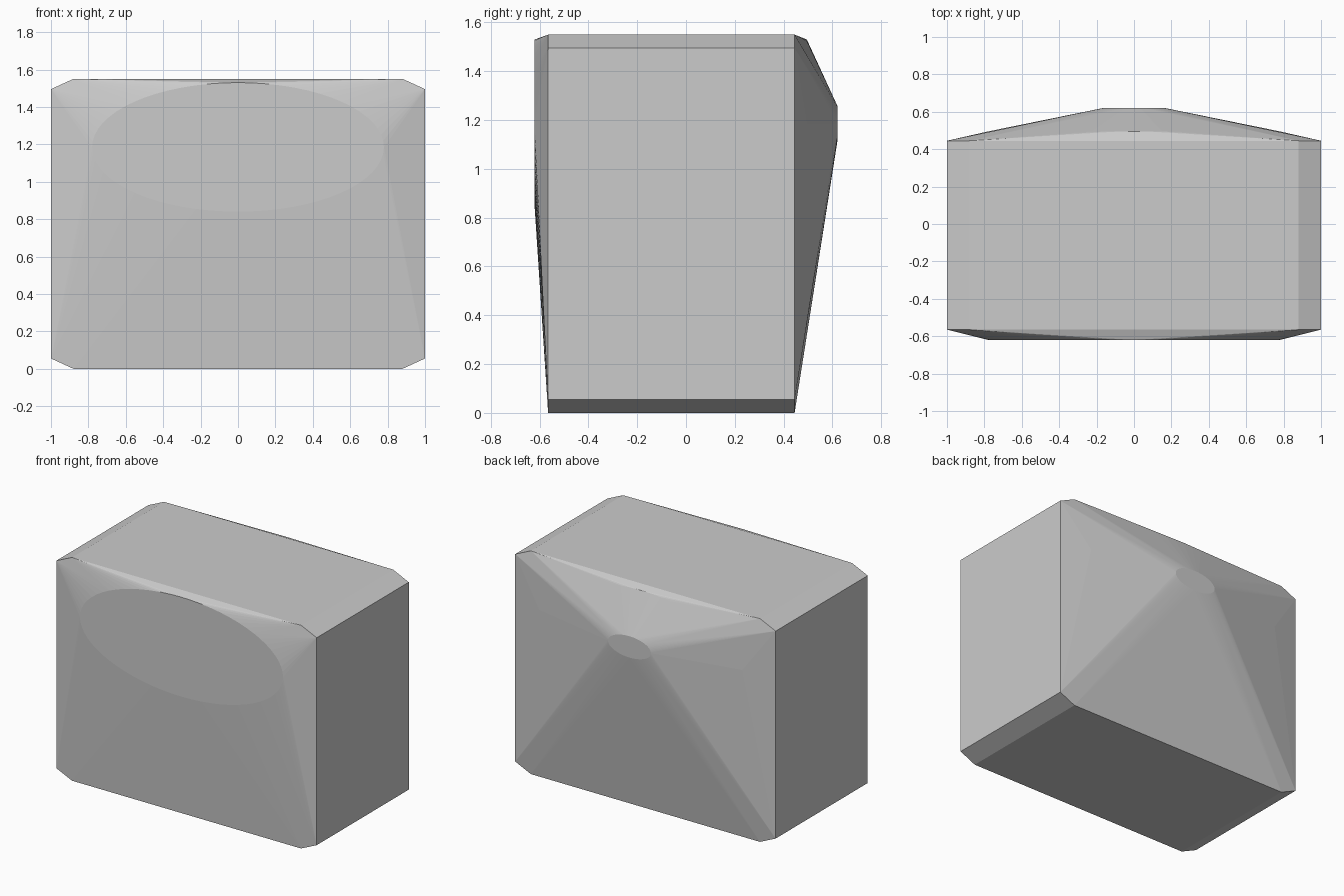
import bpy, bmesh, math

if "Cube" in bpy.data.objects:
    bpy.data.objects.remove(bpy.data.objects["Cube"])

FRONT_Y, BACK_Y = -0.565, 0.445
HEIGHT = 1.55
CENTRE_Z = 1.185
SEGMENTS = 64

bm = bmesh.new()


def ellipse(y, rx, rz):
    for i in range(SEGMENTS):
        a = 2 * math.pi * i / SEGMENTS
        bm.verts.new((rx * math.cos(a), y, CENTRE_Z + rz * math.sin(a)))


# Chamfered block, eight corners on each end
for y in (FRONT_Y, BACK_Y):
    for side in (-1, 1):
        for x, z in ((0.88, 0), (1, 0.055), (1, HEIGHT - 0.055), (0.88, HEIGHT)):
            bm.verts.new((side * x, y, z))

# Broad oval face in front, matching oval and small tip at the back
ellipse(-0.62, 0.78, 0.345)
ellipse(0.495, 0.78, 0.345)
ellipse(0.62, 0.165, 0.074)

# Wrap a single convex skin around all the outlines
hull = bmesh.ops.convex_hull(bm, input=bm.verts[:])
unused = {g for g in hull["geom_interior"] + hull["geom_unused"]
          if isinstance(g, bmesh.types.BMVert)}
bmesh.ops.delete(bm, geom=list(unused), context='VERTS')
bmesh.ops.dissolve_limit(bm, angle_limit=math.radians(0.05),
                         verts=bm.verts[:], edges=bm.edges[:])
bmesh.ops.recalc_face_normals(bm, faces=bm.faces[:])

mesh = bpy.data.meshes.new("faceted_shell")
bm.to_mesh(mesh)
bm.free()
shell = bpy.data.objects.new("faceted_shell", mesh)
bpy.context.collection.objects.link(shell)
